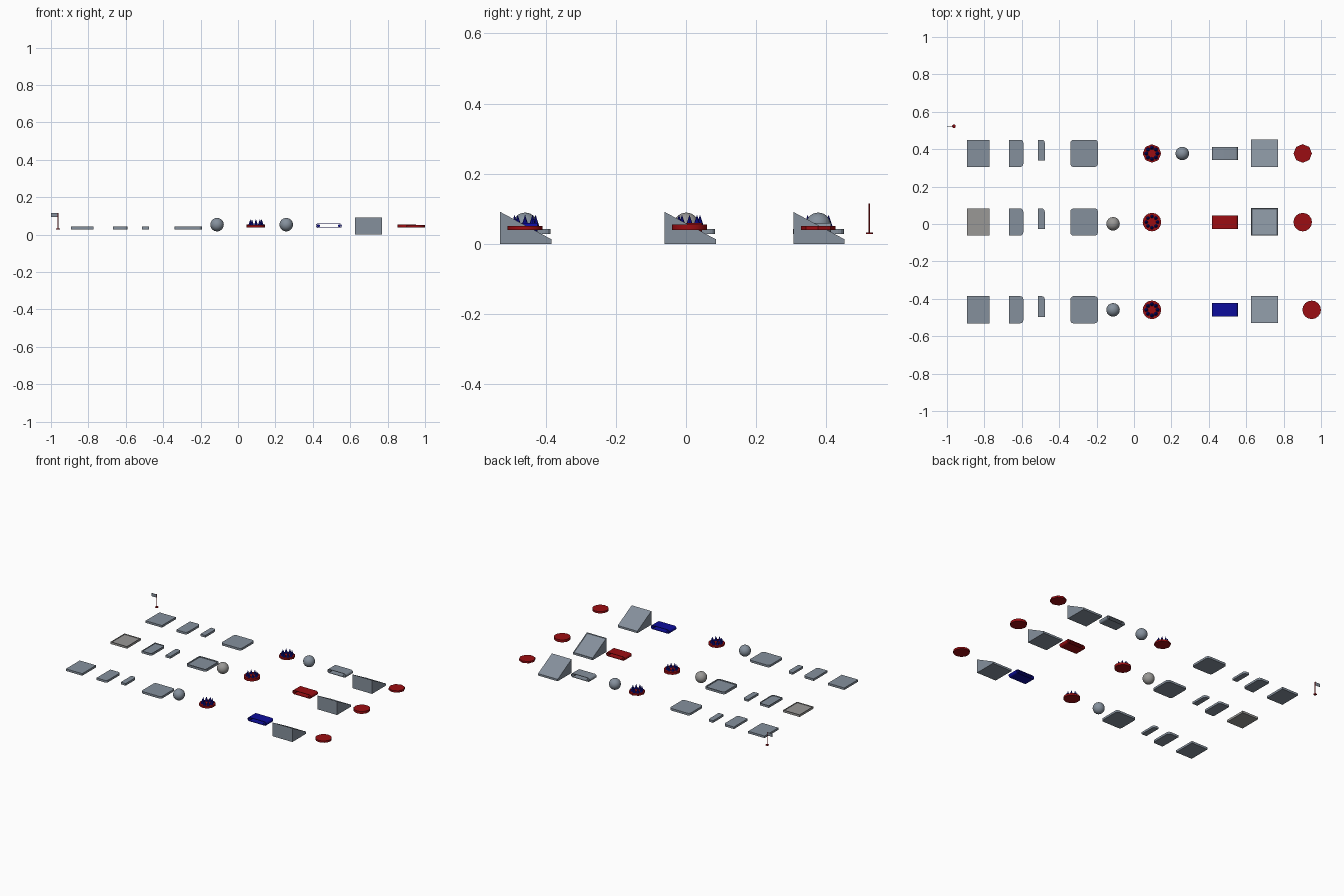
import bpy, bmesh
from math import sin, cos, pi

if "Cube" in bpy.data.objects:
    bpy.data.objects.remove(bpy.data.objects["Cube"])

def material(name, rgb):
    m = bpy.data.materials.new(name)
    m.diffuse_color = (*rgb, 1)
    m.use_nodes = True
    m.node_tree.nodes["Principled BSDF"].inputs["Base Color"].default_value = m.diffuse_color
    return m

RED = material("red", (0.33, 0.004, 0.006))
NAVY = material("navy", (0.004, 0.004, 0.33))
STONE = material("stone", (0.32, 0.315, 0.305))
SLATE = material("slate", (0.235, 0.28, 0.335))

def finish(bm, name, mat=SLATE, smooth=False):
    bmesh.ops.recalc_face_normals(bm, faces=bm.faces)
    me = bpy.data.meshes.new(name)
    bm.to_mesh(me)
    bm.free()
    ob = bpy.data.objects.new(name, me)
    bpy.context.collection.objects.link(ob)
    me.materials.append(mat)
    if smooth:
        bpy.context.view_layer.objects.active = ob
        ob.select_set(True)
        bpy.ops.object.shade_smooth_by_angle(angle=0.7)
        ob.select_set(False)
    return ob

def bridge(bm, a, b):
    n = len(a)
    for i in range(n):
        bm.faces.new((a[i], a[(i + 1) % n], b[(i + 1) % n], b[i]))

def stack(bm, rings):
    """Skin a list of outlines and cap both ends."""
    loops = [[bm.verts.new(p) for p in ring] for ring in rings]
    for a, b in zip(loops, loops[1:]):
        bridge(bm, a, b)
    bm.faces.new(loops[0][::-1])
    bm.faces.new(loops[-1])

def prism(bm, pts, vec):
    stack(bm, [pts, [[p[i] + vec[i] for i in range(3)] for p in pts]])

def outline(x0, x1, y0, y1, radii, z, inset=0):
    """Rectangle with a radius per corner: NE, NW, SW, SE."""
    pts = []
    x0, x1, y0, y1 = x0 + inset, x1 - inset, y0 + inset, y1 - inset
    corners = [(x1, y1, -1, -1), (x0, y1, 1, -1), (x0, y0, 1, 1), (x1, y0, -1, 1)]
    for k, ((cx, cy, sx, sy), r) in enumerate(zip(corners, radii)):
        if r == 0:
            pts.append((cx, cy, z))
            continue
        r -= inset
        for j in range(4):
            a = k * pi / 2 + j * pi / 6
            pts.append((cx + sx * r + r * cos(a), cy + sy * r + r * sin(a), z))
    return pts

def tile(name, x0, x1, y0, y1, radii, rim=0, mat=SLATE):
    bm = bmesh.new()
    box = (x0, x1, y0, y1, radii)
    rings = [outline(*box, 0.028), outline(*box, 0.042)]
    if rim:
        rings += [outline(*box, 0.042, rim), outline(*box, 0.038, rim)]
    stack(bm, rings)
    finish(bm, name, mat)

def ramp(name, y, rimmed):
    bm = bmesh.new()
    x0, x1, y0, y1 = 0.626, 0.77, y - 0.071, y + 0.075
    prof = [(y0, 0), (y1, 0), (y1, 0.013), (y0, 0.091)]
    prism(bm, [(x0, a, z) for a, z in prof], (x1 - x0, 0, 0))
    if rimmed:
        bmesh.ops.recalc_face_normals(bm, faces=bm.faces)
        bm.normal_update()
        face = max(bm.faces, key=lambda f: f.normal.z)
        bmesh.ops.inset_region(bm, faces=[face], thickness=0.006)
        bmesh.ops.translate(bm, verts=face.verts, vec=face.normal * -0.004)
    finish(bm, name)

def disc(name, x, y, sides, height):
    bm = bmesh.new()
    ring = [(x + 0.0495 * cos(2 * pi * i / sides), y + 0.0495 * sin(2 * pi * i / sides), 0.039)
            for i in range(sides)]
    prism(bm, ring, (0, 0, height))
    finish(bm, name, RED, sides > 8)

def spikes(name, x, y):
    bm = bmesh.new()
    for i in range(8):
        cx, cy = x + 0.03 * cos(i * pi / 4), y + 0.03 * sin(i * pi / 4)
        base = [bm.verts.new((cx + 0.011 * cos(j * pi / 4), cy + 0.011 * sin(j * pi / 4), 0.049))
                for j in range(8)]
        tip = bm.verts.new((cx, cy, 0.083))
        bm.faces.new(base[::-1])
        for j in range(8):
            bm.faces.new((base[j], base[(j + 1) % 8], tip))
    finish(bm, name, NAVY)

def stadium(x0, x1, r, y, z):
    pts = []
    for cx, start in ((x1, -pi / 2), (x0, pi / 2)):
        pts += [(cx + r * cos(start + j * pi / 8), y, z + r * sin(start + j * pi / 8)) for j in range(9)]
    return pts

def belt(name, y, mat):
    x0, x1, z, r, y0, w = 0.43, 0.542, 0.047, 0.013, y - 0.036, 0.072
    # hollow belt loop
    bm = bmesh.new()
    loops = [[bm.verts.new(p) for p in stadium(x0, x1, rr, yy, z)]
             for rr, yy in ((r, y0), (r, y0 + w), (r - 0.003, y0 + w), (r - 0.003, y0))]
    for k in range(4):
        bridge(bm, loops[k], loops[(k + 1) % 4])
    finish(bm, name, mat, True)
    # end rollers
    for cx in (x0, x1):
        bm = bmesh.new()
        prism(bm, [(cx + 0.008 * cos(j * pi / 6), y0, z + 0.008 * sin(j * pi / 6)) for j in range(12)], (0, w, 0))
        finish(bm, name + "_roller", mat, True)

def ball(name, x, y, mat):
    bm = bmesh.new()
    bmesh.ops.create_uvsphere(bm, u_segments=24, v_segments=14, radius=0.036)
    bmesh.ops.translate(bm, verts=bm.verts, vec=(x, y, 0.053))
    finish(bm, name, mat, True)

# three rows: label, y, rimmed, disc x, disc sides, disc height, ball x, ball y, belt colour, accent
rows = [("back", 0.377, 0, 0.902, 8, 0.012, 0.258, 0.377, SLATE, SLATE),
        ("middle", 0.01, 1, 0.902, 16, 0.016, -0.112, 0.001, RED, STONE),
        ("front", -0.459, 0, 0.95, 16, 0.012, -0.112, -0.459, NAVY, SLATE)]
for tag, y, rim, dx, sides, h, bx, by, belt_mat, accent in rows:
    lo, hi, R = y - 0.072, y + 0.073, 0.016
    tile(tag + "_square_tile", -0.892, -0.772, lo, hi, (0, 0, 0, 0), rim * 0.004, accent)
    tile(tag + "_edge_tile", -0.667, -0.592, lo, hi, (R, 0, 0, R), rim * 0.004)
    tile(tag + "_corner_tile", -0.513, -0.477, hi - 0.111, hi, (R, 0, 0, 0))
    tile(tag + "_rounded_tile", -0.34, -0.193, lo, hi, (R,) * 4, rim * 0.008)
    ball(tag + "_ball", bx, by, accent)
    disc(tag + "_spike_base", 0.096, y, sides, h)
    spikes(tag + "_spikes", 0.096, y)
    belt(tag + "_belt", y, belt_mat)
    ramp(tag + "_ramp", y, rim)
    disc(tag + "_bumper_disc", dx, y, sides, h)

# flag: base, pole and cloth
for name, r, z, h in (("flag_base", 0.01, 0.028, 0.004), ("flag_pole", 0.0025, 0.028, 0.087)):
    bm = bmesh.new()
    prism(bm, [(-0.963 + r * cos(j * pi / 6), 0.523 + r * sin(j * pi / 6), z) for j in range(12)], (0, 0, h))
    finish(bm, name, RED, True)
bm = bmesh.new()
prism(bm, [(-1, 0.522, 0.093), (-0.963, 0.522, 0.093), (-0.963, 0.522, 0.114), (-1, 0.522, 0.114)], (0, 0.002, 0))
finish(bm, "flag_cloth")
